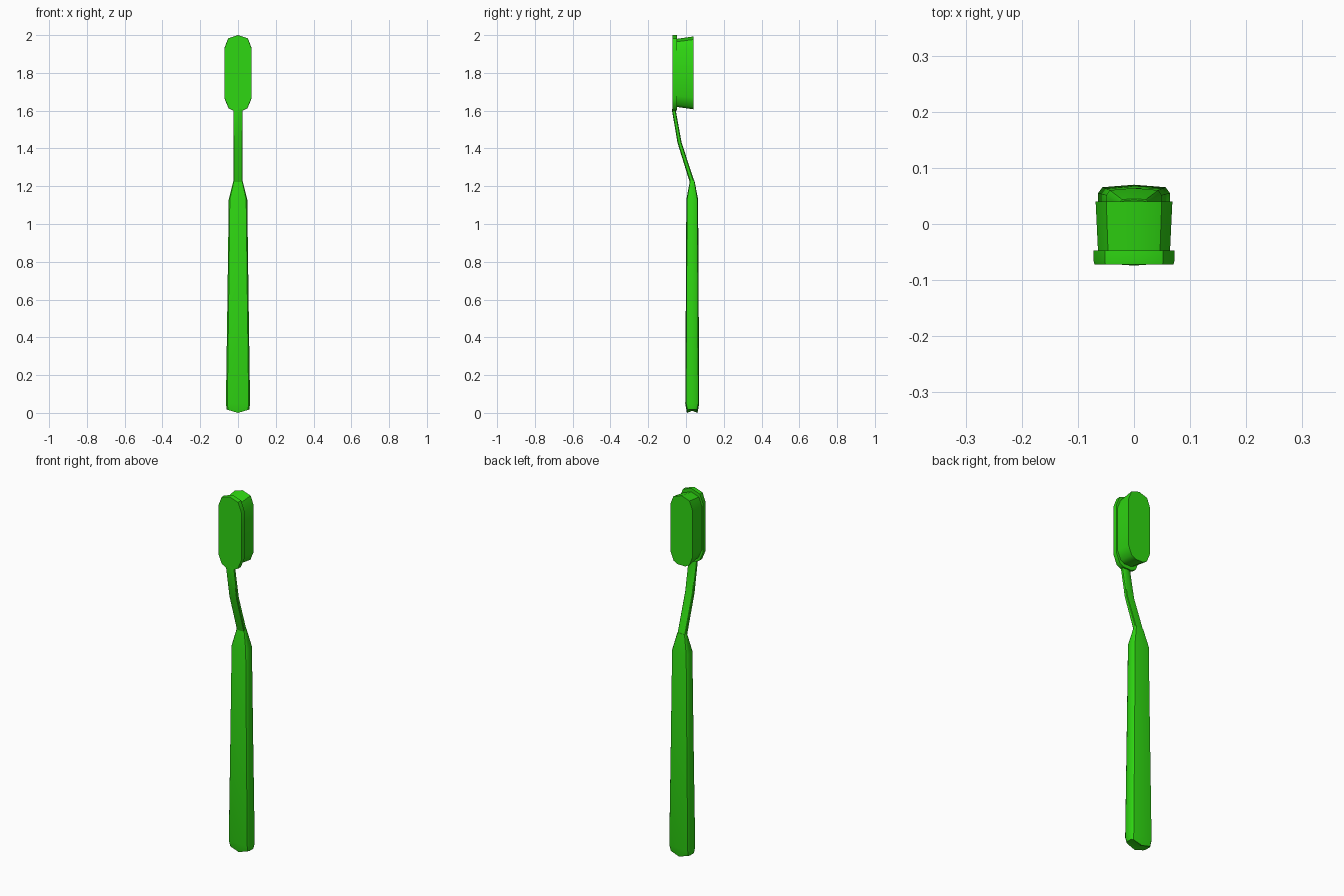
import bpy
import bmesh

cube = bpy.data.objects.get("Cube")
if cube:
    bpy.data.objects.remove(cube)

green = bpy.data.materials.new("bright_green")
green.use_nodes = True
colour = (0.028, 0.68, 0.006, 1)
green.diffuse_color = colour
green.node_tree.nodes["Principled BSDF"].inputs["Base Color"].default_value = colour


def loft(name, rings, angle=0.7):
    """Skin a stack of equal point rings and cap both ends."""
    bm = bmesh.new()
    loops = [[bm.verts.new(p) for p in ring] for ring in rings]
    for a, b in zip(loops, loops[1:]):
        for i in range(len(a)):
            j = (i + 1) % len(a)
            bm.faces.new((a[i], a[j], b[j], b[i]))
    caps = [bm.faces.new(loops[0]), bm.faces.new(loops[-1])]
    bmesh.ops.poke(bm, faces=caps)
    bmesh.ops.recalc_face_normals(bm, faces=bm.faces)
    mesh = bpy.data.meshes.new(name)
    bm.to_mesh(mesh)
    bm.free()
    mesh.materials.append(green)
    obj = bpy.data.objects.new(name, mesh)
    bpy.context.collection.objects.link(obj)
    bpy.ops.object.select_all(action='DESELECT')
    obj.select_set(True)
    bpy.context.view_layer.objects.active = obj
    bpy.ops.object.shade_smooth_by_angle(angle=angle)
    return obj


# Softened rectangle with a faint ridge on front and back
quarter = [(1, 0.6), (0.88, 0.88), (0, 1)]
half = quarter + [(-x, y) for x, y in reversed(quarter[:2])]
section = half + [(-x, -y) for x, y in half]


def ring(z, y, w, d, lift=0):
    return [(w * u, y + d * v, z + lift * abs(u)) for u, v in section]


# Handle: tapered grip with a slightly pointed butt and shoulder
loft("handle", [
    ring(0.0, 0.033, 0.060, 0.028, 0.018),
    ring(0.05, 0.033, 0.064, 0.037),
    ring(0.60, 0.033, 0.056, 0.034),
    ring(1.13, 0.033, 0.049, 0.031),
    ring(1.23, 0.033, 0.024, 0.012),
])

# Neck: thin bent stem reaching forward to the head
loft("neck", [
    ring(1.22, 0.033, 0.024, 0.013),
    ring(1.43, -0.034, 0.024, 0.011),
    ring(1.60, -0.064, 0.024, 0.010),
    ring(1.64, -0.061, 0.024, 0.008),
])

# Head outline, bottom to top on the left side, then mirrored
side = [(0.025, -0.20), (0.05, -0.187), (0.072, -0.135),
        (0.072, 0.132), (0.052, 0.183)]
outline = side + [(0, 0.2)] + [(-x, z) for x, z in reversed(side)]


def slab(y, sx, sz):
    return [(x * sx, y, 1.8 + z * sz) for x, z in outline]


loft("head_plate", [slab(-0.072, 0.98, 0.995), slab(-0.066, 1, 1),
                    slab(-0.047, 1, 1)])

# Bristle block: flares slightly towards the tips
loft("bristles", [slab(-0.05, 0.89, 0.90), slab(0.04, 0.95, 0.965)])
